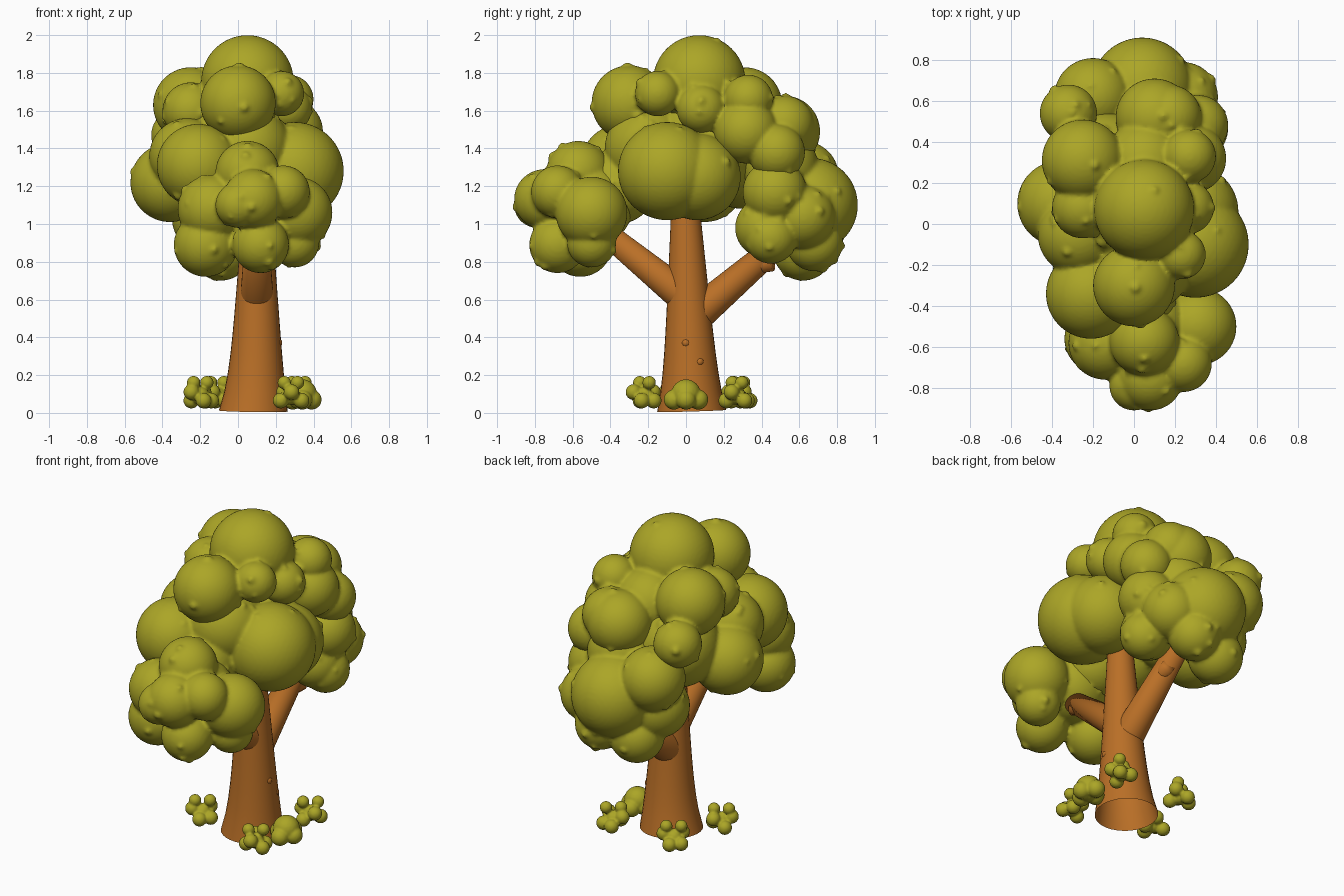
import bpy, bmesh, math, random
from mathutils import Vector, Matrix

random.seed(11)
cube = bpy.data.objects.get("Cube")
if cube:
    bpy.data.objects.remove(cube, do_unlink=True)


def material(name, rgb):
    m = bpy.data.materials.new(name)
    m.use_nodes = True
    m.diffuse_color = (*rgb, 1)
    m.node_tree.nodes["Principled BSDF"].inputs["Base Color"].default_value = (*rgb, 1)
    return m


leaf = material("leaf green", (.41, .38, .02))
bark = material("bark brown", (.49, .16, .02))


def finish(name, bm, mat):
    mesh = bpy.data.meshes.new(name)
    bm.to_mesh(mesh)
    bm.free()
    for polygon in mesh.polygons:
        polygon.use_smooth = True
    mesh.materials.append(mat)
    ob = bpy.data.objects.new(name, mesh)
    bpy.context.collection.objects.link(ob)
    return ob


def ball(bm, centre, radius, detail=3):
    bmesh.ops.create_icosphere(bm, subdivisions=detail, radius=radius,
                               matrix=Matrix.Translation(centre))


def random_direction():
    return Vector([random.gauss(0, 1) for axis in "xyz"]).normalized()


def fuse(ob, voxel, rounds):
    """Melt overlapping solids into one skin with soft creases."""
    remesh = ob.modifiers.new("Fuse", 'REMESH')
    remesh.mode = 'VOXEL'
    remesh.voxel_size = voxel
    remesh.use_smooth_shade = True
    soften = ob.modifiers.new("Soften", 'SMOOTH')
    soften.factor = .5
    soften.iterations = rounds


def foliage(name, balls):
    bm = bmesh.new()
    for x, y, z, radius in balls:
        centre = Vector((x, y, z))
        ball(bm, centre, radius, 4)
        # small leafy knobs
        for knob in range(7):
            size = random.uniform(.014, .03)
            ball(bm, centre + random_direction() * (radius - size * .4), size, 2)
    fuse(finish(name, bm, leaf), .012, 2)


def tube(bm, rings, sides=32):
    """Loft circles given as (centre, radius), closing the far end."""
    axis = (rings[-1][0] - rings[0][0]).normalized()
    turn = Vector((0, 0, 1)).rotation_difference(axis)
    angles = [math.tau * i / sides for i in range(sides)]
    loops = []
    for centre, radius in rings:
        loops.append([bm.verts.new(centre + turn @ Vector((math.cos(a), math.sin(a), 0)) * radius)
                      for a in angles])
    for low, high in zip(loops, loops[1:]):
        for i in range(sides):
            j = (i + 1) % sides
            bm.faces.new((low[i], low[j], high[j], high[i]))
    bm.faces.new(loops[-1])


def limb(name, start, end, thick, thin):
    bm = bmesh.new()
    tube(bm, [(Vector(start), thick), (Vector(end), thin)])
    finish(name, bm, bark)


# Trunk: a steady taper with a flared foot, hollow underneath
bm = bmesh.new()
rings = []
for step in range(14):
    z = .01 + step / 10
    flare = math.exp(-6 * z)
    rings.append((Vector((.1 - .02 * flare, .03 - .03 * z, z)), .155 - .073 * z + .03 * flare))
tube(bm, rings)
finish("trunk", bm, bark)

# Branches and their twigs
limb("front_branch", (.1, .02, .59), (.1, -.52, 1.03), .09, .055)
limb("back_branch", (.09, .02, .49), (.09, .58, .97), .095, .058)
limb("front_twig", (.1, -.3, .85), (.13, -.4, .88), .045, .035)
limb("back_twig", (.1, .36, .78), (.13, .46, .79), .045, .04)

# Bark knots
bm = bmesh.new()
for y, z in [(.07, .27), (0, .37)]:
    ball(bm, Vector((.21, y, z)), .025, 2)
finish("bark_knots", bm, bark)

# Crown, by region
foliage("crown_top", [
    (.05, .07, 1.755, .245), (0, -.3, 1.64, .2), (.23, -.15, 1.69, .12),
    (.26, .08, 1.61, .13), (-.25, .31, 1.63, .2), (-.32, .54, 1.47, .14),
    (.1, .52, 1.49, .19), (.28, .32, 1.49, .17), (.17, .52, 1.52, .16),
    (.27, .33, 1.66, .13), (-.25, .08, 1.6, .15), (.31, .48, 1.38, .15),
    (.05, .3, 1.55, .2)])
foliage("crown_middle", [
    (.28, .06, 1.25, .23), (.3, -.1, 1.28, .26), (-.36, .1, 1.22, .21),
    (-.27, -.05, 1.36, .2), (-.21, -.34, 1.31, .22), (0, .1, 1.4, .3),
    (.05, -.2, 1.4, .23), (-.15, .3, 1.33, .25), (0, -.36, 1.2, .2)])
foliage("crown_back", [
    (.04, .66, 1.1, .25), (.29, .47, 1.17, .17), (.25, .42, .98, .16),
    (-.09, .62, .86, .16), (-.2, .62, 1.25, .19), (.1, .5, 1.3, .2),
    (-.16, .52, 1.03, .19), (.24, .62, 1.04, .17), (.12, .68, .9, .15),
    (.3, .45, .93, .14)])
foliage("crown_front", [
    (.31, -.5, 1.06, .19), (.08, -.75, 1.13, .16), (.24, -.68, 1.17, .14),
    (.05, -.57, 1.27, .17), (-.17, -.56, .89, .17), (.12, -.68, .89, .15),
    (.3, -.5, .9, .13), (.05, -.5, 1.1, .22), (-.14, -.58, 1.08, .18),
    (0, -.79, 1.1, .12)])

# Small shrubs around the base
for n, (x, y) in enumerate([(-.2, -.07), (.28, -.22), (.32, .27), (-.11, .28)]):
    bm = bmesh.new()
    middle = Vector((x, y, .09))
    ball(bm, middle, .048)
    for i in range(5):
        a = math.tau * i / 5 + n
        lift = .02 if i % 2 else -.025
        ball(bm, middle + Vector((.058 * math.cos(a), .058 * math.sin(a), lift)), .042)
    for side in (-1, 1):
        ball(bm, middle + Vector((.035 * side, .025 * side, .07)), .036)
    fuse(finish(f"small_shrub_{n}", bm, leaf), .007, 1)

# Rounder shrub at the side
bm = bmesh.new()
middle = Vector((.34, 0, .1))
ball(bm, middle, .078)
for i in range(4):
    a = math.tau * i / 4
    ball(bm, middle + Vector((.05 * math.cos(a), .065 * math.sin(a), -.03)), .053)
fuse(finish("round_shrub", bm, leaf), .007, 1)
